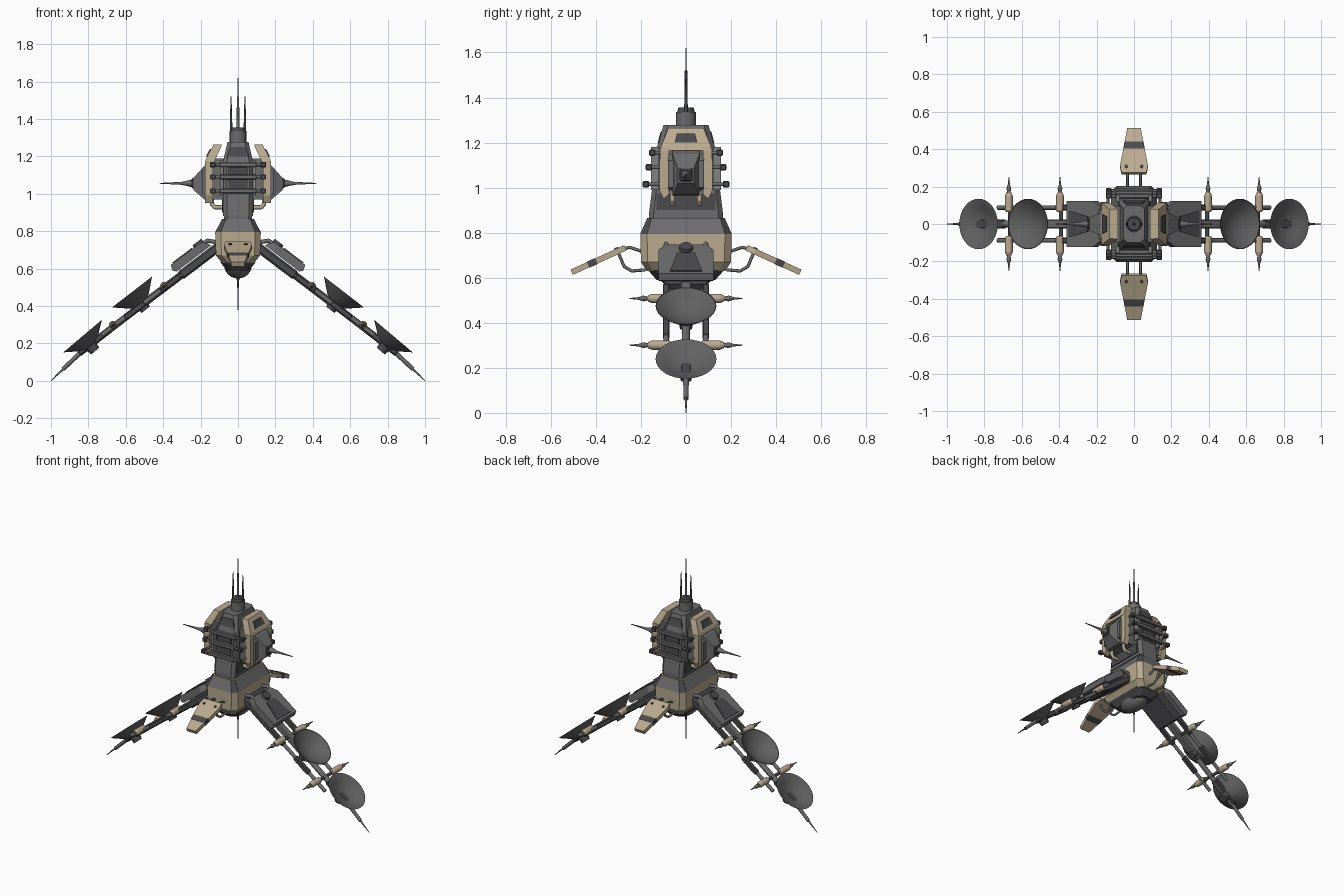
import bpy, bmesh, math
from mathutils import Matrix, Vector

if "Cube" in bpy.data.objects:
    bpy.data.objects.remove(bpy.data.objects["Cube"])

def colour(name, c):
    m = bpy.data.materials.new(name)
    m.diffuse_color = (*c, 1)
    m.use_nodes = True
    m.node_tree.nodes["Principled BSDF"].inputs["Base Color"].default_value = m.diffuse_color
    return m

GREY = colour("mid grey", (0.15, 0.15, 0.155))
DARK = colour("dark grey", (0.07, 0.07, 0.075))
LIGHT = colour("light grey", (0.22, 0.22, 0.22))
TAN = colour("tan", (0.50, 0.41, 0.28))
DISH = colour("dish grey", (0.12, 0.12, 0.12))
I = Matrix.Identity(4)

def make(name, bm, mats, M=I, smooth=False):
    bmesh.ops.recalc_face_normals(bm, faces=bm.faces)
    me = bpy.data.meshes.new(name)
    bm.to_mesh(me)
    bm.free()
    ob = bpy.data.objects.new(name, me)
    bpy.context.collection.objects.link(ob)
    for m in (mats if isinstance(mats, list) else [mats]):
        me.materials.append(m)
    ob.matrix_world = M
    if smooth:
        bpy.ops.object.select_all(action='DESELECT')
        ob.select_set(True)
        bpy.context.view_layer.objects.active = ob
        bpy.ops.object.shade_smooth_by_angle(angle=math.radians(35))
    return ob

def hull(name, pts, mat, M=I):
    bm = bmesh.new()
    for p in pts:
        bm.verts.new(p)
    bmesh.ops.convex_hull(bm, input=bm.verts)
    bmesh.ops.dissolve_limit(bm, angle_limit=0.01, verts=bm.verts, edges=bm.edges)
    return make(name, bm, mat, M)

def box(name, x, y, z, mat, M=I, bevel=0):
    ob = hull(name, [(a, b, c) for a in x for b in y for c in z], mat, M)
    if bevel:
        m = ob.modifiers.new("bevel", 'BEVEL')
        m.width, m.segments = bevel, 1
    return ob

def pipe(name, pts, radii, mat, M=I, n=12):
    """Rods through the points, with ball joints when the radius is constant."""
    bm = bmesh.new()
    const = not isinstance(radii, (list, tuple))
    rs = [radii] * len(pts) if const else radii
    pts = [Vector(p) for p in pts]
    for a, b, r, s in zip(pts, pts[1:], rs, rs[1:]):
        d = b - a
        if d.length < 1e-6:
            continue
        T = Matrix.Translation((a + b) / 2) @ d.to_track_quat('Z', 'Y').to_matrix().to_4x4()
        bmesh.ops.create_cone(bm, cap_ends=True, segments=n, radius1=r, radius2=s, depth=d.length, matrix=T)
    if const:
        for p in pts[1:-1]:
            bmesh.ops.create_icosphere(bm, subdivisions=2, radius=radii, matrix=Matrix.Translation(p))
    return make(name, bm, mat, M, True)

def loft(name, rings, mats, rule=None):
    """Stacked chamfered rectangles: half x, half y, chamfer, height."""
    bm = bmesh.new()
    loops = []
    for hx, hy, c, z in rings:
        q = [(hx, hy - c), (hx - c, hy), (c - hx, hy), (-hx, hy - c),
             (-hx, c - hy), (c - hx, -hy), (hx - c, -hy), (hx, c - hy)]
        loops.append([bm.verts.new((x, y, z)) for x, y in q])
    bm.faces.new(loops[0])
    bm.faces.new(loops[-1])
    for k, (a, b) in enumerate(zip(loops, loops[1:])):
        for i in range(8):
            j = (i + 1) % 8
            f = bm.faces.new((a[i], a[j], b[j], b[i]))
            f.material_index = rule(k, i) if rule else 0
    return make(name, bm, mats)

def lathe(name, prof, mat, M=I, n=32):
    bm = bmesh.new()
    vs = [bm.verts.new((r, 0, z)) for r, z in prof]
    es = [bm.edges.new(e) for e in zip(vs, vs[1:])]
    bmesh.ops.spin(bm, geom=vs + es, axis=(0, 0, 1), cent=(0, 0, 0), angle=math.tau, steps=n)
    bmesh.ops.remove_doubles(bm, verts=bm.verts, dist=1e-4)
    return make(name, bm, mat, M, True)

# lower hull with grey roof and dark roof corners
loft("lower_hull", [(.085, .175, .03, .63), (.118, .2, .03, .67), (.122, .203, .03, .795),
                    (.085, .172, .02, .865)], [TAN, GREY, DARK],
     lambda k, i: 0 if k < 2 else (2 if i % 2 == 0 else 1))
loft("roof_collar", [(.075, .165, .02, .86), (.075, .165, .02, .885)], GREY)
loft("hull_underside", [(.06, .13, .03, .59), (.095, .17, .03, .635)], DARK)
bm = bmesh.new()
bmesh.ops.create_uvsphere(bm, u_segments=24, v_segments=12, radius=.075,
                          matrix=Matrix.Translation((0, 0, .622)) @ Matrix.Diagonal((1, 1.7, 1, 1)))
make("belly_dome", bm, GREY, smooth=True)
pipe("belly_antenna", [(0, 0, .56), (0, 0, .5), (0, 0, .38)], [.008, .004, .002], DARK)

# head core
loft("head_core", [(.08, .165, .02, .88), (.08, .15, .02, 1.0), (.083, .135, .02, 1.16),
                   (.056, .10, .02, 1.277)], GREY)
pipe("top_turret", [(0, 0, 1.27), (0, 0, 1.335)], .045, GREY, n=16)
pipe("turret_cap", [(0, 0, 1.33), (0, 0, 1.355)], [.04, .034], DARK, n=16)
pipe("main_antenna", [(0, 0, 1.35), (0, 0, 1.52), (0, 0, 1.521), (0, 0, 1.62)],
     [.008, .006, .003, .002], GREY)
for s in (1, -1):
    pipe("side_antenna", [(.037 * s, 0, 1.3), (.037 * s, 0, 1.41), (.037 * s, 0, 1.52)],
         [.007, .006, .002], DARK)

for turn in (0, math.pi):
    R = Matrix.Rotation(turn, 4, 'Z')
    # front and back face details
    hull("brow_panel", [(x * s, y, z) for s in (1, -1) for x, y, z in
         ((.058, -.126, 1.2), (.058, -.117, 1.2), (.042, -.112, 1.25), (.042, -.105, 1.25))], DARK, R)
    box("face_panel", (-.05, .05), (-.152, -.12), (1.0, 1.14), DARK, R)
    for z, y in ((1.155, .15), (1.09, .165), (1.015, .178)):
        pipe("grab_bar", [(.14, -.09, z), (.14, -y, z), (-.14, -y, z), (-.14, -.09, z)], .008, GREY, R)
        box("bar_sleeve", (-.1, .1), (-y - .013, -y + .013), (z - .013, z + .013), GREY, R, .004)
        for s in (1, -1):
            box("bar_end", (.12 * s, .15 * s), (-y - .014, -y + .014), (z - .014, z + .014), DARK, R, .004)
    for s in (1, -1):
        box("face_post", (.078 * s, .095 * s), (-.155, -.12), (.99, 1.18), LIGHT, R)

    # side pods
    box("pod_core", (.07, .15), (-.095, .095), (.97, 1.19), GREY, R)
    hull("pod_hood", [(x, y * s, z) for s in (1, -1) for x, y, z in
         ((.13, .115, 1.165), (.178, .115, 1.165), (.085, .08, 1.262), (.13, .078, 1.265), (.172, .11, 1.185))], TAN, R)
    hull("pod_window", [(x, y * s, z) for s in (1, -1) for x, y, z in
         ((.14, .05, 1.2), (.171, .05, 1.2), (.13, .04, 1.24), (.15, .04, 1.24))], DARK, R)
    for s in (1, -1):
        hull("pod_rib", [(x, y * s, z) for x in (.135, .176) for y, z in
             ((.075, .97), (.1, .95), (.118, .99), (.116, 1.175), (.075, 1.175))], TAN, R)
        pipe("pod_pipe", [(.14, .06 * s, .98), (.14, .06 * s, .945), (.125, .06 * s, .928),
                          (.07, .06 * s, .928)], .011, TAN, R)
        hull("pod_cheek", [(x, y * s, z) for x, z0, z1 in ((.15, .99, 1.15), (.19, 1.0, 1.12))
             for y in (.055, .08) for z in (z0, z1)], GREY, R)
    hull("pod_bulge", [(.15, -.06, .965), (.15, .06, .965), (.15, -.06, 1.165), (.15, .06, 1.165),
                       (.18, -.06, .97), (.18, .06, .97), (.18, -.06, 1.15), (.18, .06, 1.15),
                       (.238, -.035, 1.02), (.238, .035, 1.02), (.238, -.035, 1.085), (.238, .035, 1.085)], GREY, R)
    box("spike_mount", (.22, .248), (-.028, .028), (1.028, 1.084), DARK, R, .006)
    pipe("side_spike", [(.24, 0, 1.056), (.3, 0, 1.056), (.42, 0, 1.056)], [.022, .008, .002], GREY, R)
    # dark patches at the foot of the head sides
    box("neck_panel", (.078, .086), (-.13, .13), (.9, .975), DARK, R)

    # tan wings front and back
    W = R @ Matrix.Translation((0, -.28, .728)) @ Matrix.Rotation(math.radians(24.5), 4, 'X')
    hull("wing", [(x * s, y, z) for s in (1, -1) for z in (-.013, .013) for x, y in
                  ((.066, .012), (.075, -.03), (.036, -.25))], TAN, W)
    hull("wing_stripe", [(x * s, y, z) for s in (1, -1) for z in (-.0145, .0145) for x, y in
                         ((.0575, -.13), (.0505, -.17))], DARK, W)
    for s in (1, -1):
        pipe("wing_bolt", [(.042 * s, -.025, 0), (.042 * s, -.025, .018)], .009, DARK, W)
        pipe("wing_upper_strut", [(.035 * s, -.19, .715), (.035 * s, -.25, .735), (.035 * s, -.3, .722)], .007, GREY, R)
        pipe("wing_lower_strut", [(.035 * s, -.18, .635), (.035 * s, -.24, .63), (.035 * s, -.275, .65),
                                  (.035 * s, -.3, .71)], .007, GREY, R)

    # leg: local x runs down the leg, local z points away from its upper face
    L = R @ Matrix.Translation((.15, 0, .682)) @ Matrix.Rotation(math.radians(37.2), 4, 'Y')
    box("hip_block", (-.06, .2), (-.1, .1), (-.025, .025), DARK, L, .01)
    hull("leg_shroud", [(x, y * s, z) for s in (1, -1) for x, y, z in
         ((-.03, .09, .03), (-.015, .09, .072), (.03, .122, .03), (.03, .122, .075),
          (.2, .122, .03), (.215, .122, .045), (.205, .122, .077))], GREY, L)
    hull("shroud_panel", [(x, y * s, z) for s in (1, -1) for z in (.07, .082) for x, y in
         ((.06, .04), (.19, .07))], DARK, L)
    pipe("shroud_boss", [(.02, 0, .06), (.02, 0, .09)], [.035, .028], DARK, L, 16)
    box("spine", (.15, .5), (-.024, .024), (-.02, .02), GREY, L, .006)
    pipe("spine_rod", [(.48, 0, 0), (.88, 0, -.003)], .018, GREY, L)
    box("ankle", (.68, .88), (-.024, .024), (-.018, .016), DARK, L, .006)
    pipe("foot_spike", [(.86, 0, -.003), (1.0, 0, -.019), (1.001, 0, -.019), (1.089, 0, -.029)],
         [.013, .011, .006, .002], GREY, L)
    for s in (1, -1):
        y = .088 * s
        pipe("hip_pipe", [(-.06, y, .03), (-.03, y, .062), (.03, y, .06)], .011, GREY, L)
        pipe("leg_rail", [(.1, y, 0), (.725, y, 0)], .012, GREY, L)
        for t in (.2, .44):
            box("rail_sleeve", (t, t + .13), (y - .015, y + .015), (-.015, .015), DARK, L, .004)
        for t in (.301, .644):
            pipe("thruster", [(t, .065 * s, .01), (t, .075 * s, .01), (t, .15 * s, .01), (t, .168 * s, .01)],
                 [.016, .021, .021, .014], TAN, L)
            pipe("thruster_spike", [(t, .165 * s, .01), (t, .19 * s, .01), (t, .21 * s, .01), (t, .25 * s, .01)],
                 [.008, .013, .006, .002], GREY, L)
    for t in (.301, .644):
        pipe("cross_bar", [(t, -.088, 0), (t, .088, 0)], .011, DARK, L)
    # two bowl dishes with hubs
    for t, h, tilt, d in ((.457, .087, 0.5, .085), (.81, .059, 3, .07)):
        D = L @ Matrix.Translation((t, 0, h)) @ Matrix.Rotation(math.radians(tilt), 4, 'Y')
        lathe("dish", [(0, -d), (.03, -d), (.07, -d * .68), (.135, 0), (.131, 0),
                       (.09, -d * .36), (.05, -d * .58), (0, -d * .7)], DISH, D)
        pipe("dish_hub", [(0, 0, -d - .035), (0, 0, -d + .015)], [.028, .036], DARK, D, 16)
